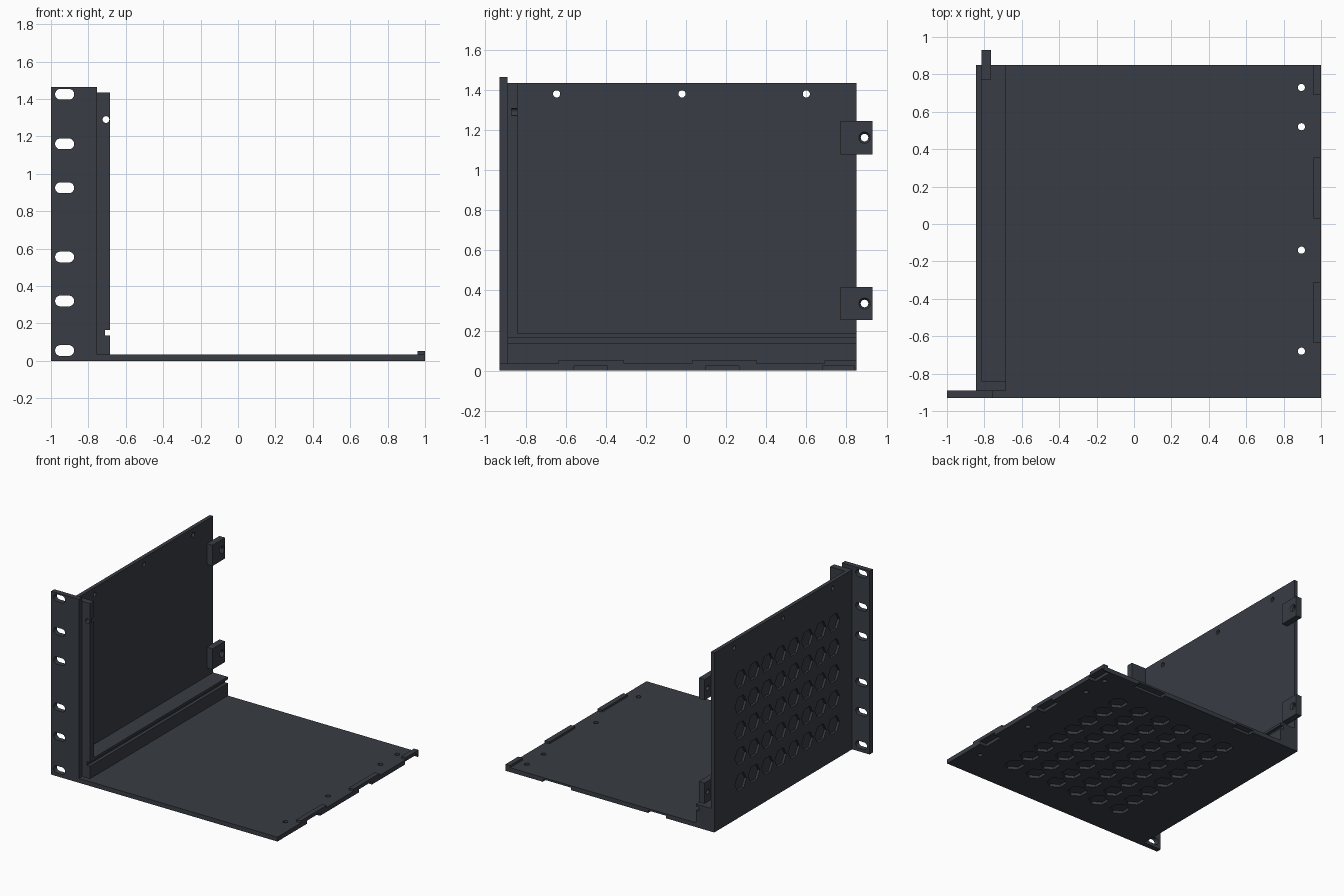
import bpy, bmesh, math
from mathutils import Matrix, Vector

cube = bpy.data.objects.get("Cube")
if cube:
    bpy.data.objects.remove(cube, do_unlink=True)

mat = bpy.data.materials.new("dark slate")
mat.use_nodes = True
COLOR = (0.040, 0.047, 0.058, 1)
mat.diffuse_color = COLOR
mat.node_tree.nodes["Principled BSDF"].inputs["Base Color"].default_value = COLOR


def add_box(bm, x, y, z):
    """Box from three (min, max) ranges."""
    spans = (x, y, z)
    centre = Vector([(a + b) / 2 for a, b in spans])
    size = [b - a for a, b in spans] + [1]
    bmesh.ops.create_cube(bm, size=1, matrix=Matrix.Translation(centre) @ Matrix.Diagonal(size))


def add_prism(bm, centre, axis, radius, depth, sides=24, stretch=0, radius2=None, turn=0):
    """Prism along an axis; stretch pulls its two halves apart along x into a slot."""
    rot = {"X": Matrix.Rotation(math.pi / 2, 4, "Y"),
           "Y": Matrix.Rotation(math.pi / 2, 4, "X"),
           "Z": Matrix.Identity(4)}[axis]
    made = bmesh.ops.create_cone(
        bm, cap_ends=True, segments=sides, radius1=radius,
        radius2=radius if radius2 is None else radius2, depth=depth,
        matrix=Matrix.Translation(centre) @ rot @ Matrix.Rotation(turn, 4, "Z"))
    for v in made["verts"]:
        if stretch:
            v.co.x += math.copysign(stretch, v.co.x - centre[0])


def make_object(name, bm):
    mesh = bpy.data.meshes.new(name)
    bm.to_mesh(mesh)
    bm.free()
    mesh.materials.append(mat)
    obj = bpy.data.objects.new(name, mesh)
    bpy.context.collection.objects.link(obj)
    return obj


def cut(obj, bm):
    """Subtract the cutter shapes and bake the result."""
    cutter = make_object("cutter", bm)
    cutter.hide_render = True
    mod = obj.modifiers.new("cut", "BOOLEAN")
    mod.operation, mod.solver, mod.object = "DIFFERENCE", "EXACT", cutter
    bpy.context.view_layer.update()
    graph = bpy.context.evaluated_depsgraph_get()
    mesh = bpy.data.meshes.new_from_object(obj.evaluated_get(graph))
    obj.modifiers.clear()
    obj.data = mesh
    bpy.data.objects.remove(cutter, do_unlink=True)


def box_object(name, x, y, z):
    bm = bmesh.new()
    add_box(bm, x, y, z)
    return make_object(name, bm)


OUT, IN, RAIL = -0.845, -0.815, -0.685
FRONT, BACK = -0.93, 0.85
PITCH_Y, PITCH = 0.168, 0.2
HEX = 0.073

# Floor plate with screw holes, hex pockets below and edge notches
floor = box_object("floor_plate", (OUT, 1), (FRONT, BACK), (0, 0.035))
bm = bmesh.new()
for y in (0.73, 0.52, -0.14, -0.68):
    add_prism(bm, (0.895, y, 0.02), "Z", 0.019, 0.2)
for i in range(6):
    for j in range(8):
        add_prism(bm, (-0.39 + i * PITCH, -0.63 + j * PITCH_Y, 0), "Z", HEX, 0.044, 6)
for y in (-0.475, 0.18):
    add_box(bm, (0.94, 1.1), (y - 0.083, y + 0.083), (-0.1, 0.024))
add_box(bm, (0.94, 1.1), (0.68, 0.84), (-0.1, 0.024))
for a, b in ((0.42, 0.67), (-0.42, -0.26)):
    add_box(bm, (a, b), (0.8, 1), (-0.1, 0.02))
cut(floor, bm)

# Raised tabs along the open edge of the floor
for i, (a, b) in enumerate(((-0.635, -0.31), (0.03, 0.355), (0.69, BACK))):
    box_object(f"edge_tab_{i + 1}", (0.96, 1), (a, b), (0.03, 0.052))

# Side wall with screw holes and hex pockets on its outer face
wall = box_object("side_wall", (OUT, IN), (-0.89, BACK), (0, 1.435))
bm = bmesh.new()
for y in (-0.645, -0.02, 0.6):
    add_prism(bm, (OUT, y, 1.38), "X", 0.018, 0.2)
for j in range(8):
    for k in range(5):
        add_prism(bm, (OUT, -0.66 + j * PITCH_Y, 0.28 + k * 0.205), "X", HEX, 0.036, 6)
cut(wall, bm)

# Grooved rail at the foot of the wall
rail = box_object("bottom_rail", (IN - 0.01, RAIL), (-0.85, BACK), (0.02, 0.185))
bm = bmesh.new()
add_box(bm, (-0.71, -0.6), (-1, 1), (0.135, 0.165))
cut(rail, bm)

# Front flange with a pin hole, side relief and the rail groove continued
flange = box_object("front_flange", (OUT, RAIL), (-0.89, -0.84), (0.02, 1.435))
bm = bmesh.new()
add_box(bm, (-0.71, -0.6), (-1, 0), (0.135, 0.165))
add_prism(bm, (-0.706, -0.87, 1.29), "Y", 0.018, 0.3)
cut(flange, bm)
bm = bmesh.new()
add_box(bm, (-0.706, -0.6), (-0.87, -0.8), (1.272, 1.308))
cut(flange, bm)

# Mounting ear with slots
ear = box_object("mounting_ear", (-1, -0.755), (FRONT, -0.89), (0, 1.465))
bm = bmesh.new()
for z in (0.055, 0.32, 0.555, 0.925, 1.16, 1.425):
    # odd half-turn keeps vertices off the slot centre line
    add_prism(bm, (-0.927, -0.91, z), "Y", 0.029, 0.2, stretch=0.022, turn=math.pi / 24)
cut(ear, bm)

# Rear lugs with countersunk holes
for name, z in (("lower", 0.335), ("upper", 1.162)):
    lug = box_object(f"{name}_rear_lug", (IN, -0.765), (0.77, 0.93), (z - 0.083, z + 0.083))
    bm = bmesh.new()
    add_prism(bm, (-0.79, 0.89, z), "X", 0.019, 0.2)
    cut(lug, bm)
    bm = bmesh.new()
    add_prism(bm, (-0.77, 0.89, z), "X", 0.014, 0.03, radius2=0.036)
    cut(lug, bm)
